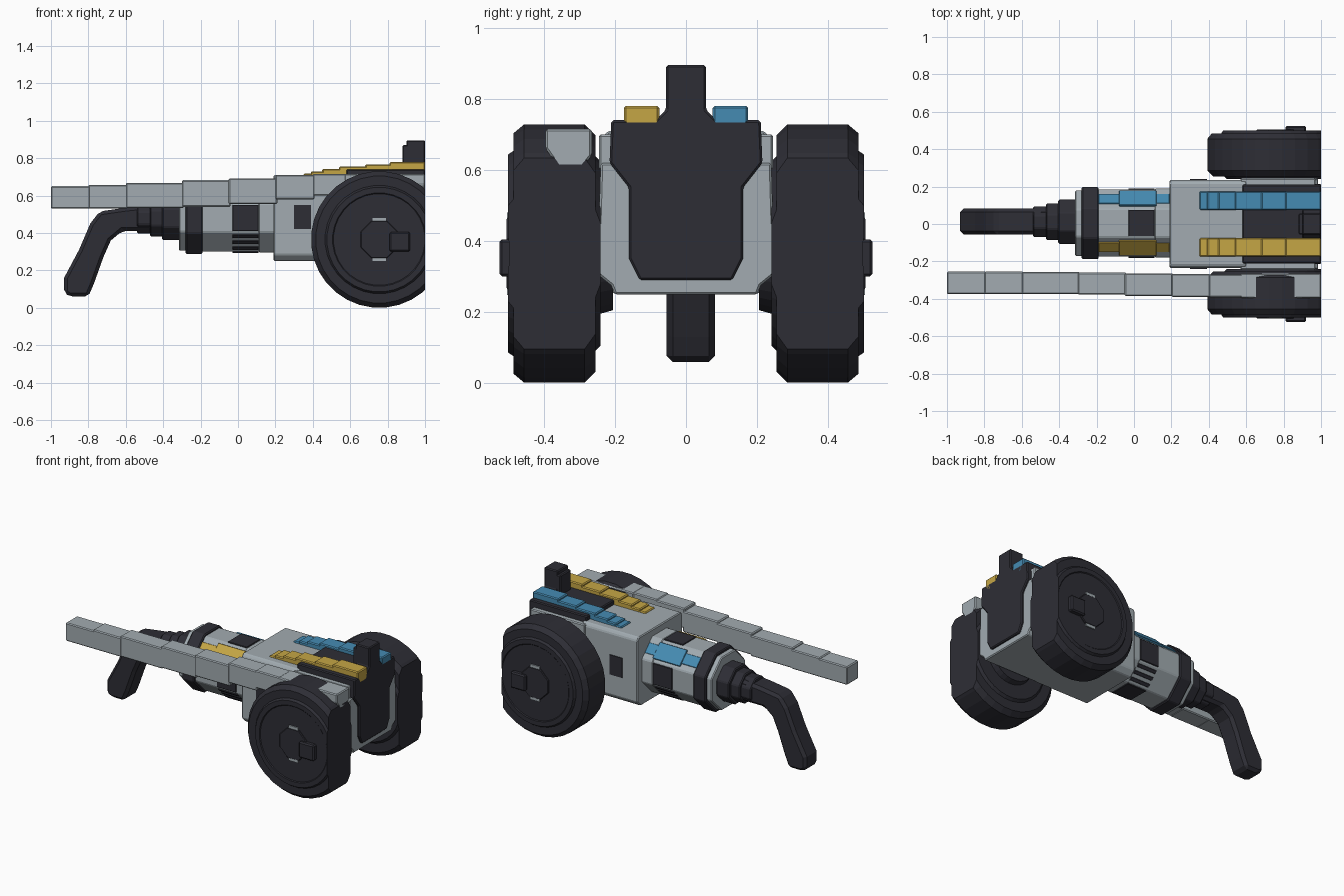
import bpy, bmesh, math
from mathutils import Matrix, Vector

if "Cube" in bpy.data.objects:
    bpy.data.objects.remove(bpy.data.objects["Cube"])


def material(name, rgb):
    m = bpy.data.materials.new(name)
    m.diffuse_color = (*rgb, 1)
    m.use_nodes = True
    m.node_tree.nodes["Principled BSDF"].inputs["Base Color"].default_value = m.diffuse_color
    return m


DARK = material("charcoal", (0.027, 0.027, 0.036))
GREY = material("light grey", (0.36, 0.41, 0.44))
GOLD = material("yellow", (0.56, 0.38, 0.06))
BLUE = material("blue", (0.06, 0.26, 0.45))


def finish(name, bm, mat, bevel=0.0):
    bmesh.ops.recalc_face_normals(bm, faces=bm.faces)
    me = bpy.data.meshes.new(name)
    bm.to_mesh(me)
    bm.free()
    me.materials.append(mat)
    ob = bpy.data.objects.new(name, me)
    bpy.context.collection.objects.link(ob)
    if bevel:
        b = ob.modifiers.new("edge", 'BEVEL')
        b.width, b.segments, b.limit_method = bevel, 1, 'ANGLE'
    return ob


def prism(name, pts, axis, a, b, mat, bevel=0.006):
    """Extrude a profile along x (points y,z) or along y (points x,z)."""
    bm = bmesh.new()
    at = (lambda p, t: (t, p[0], p[1])) if axis == 'x' else (lambda p, t: (p[0], t, p[1]))
    f = bm.faces.new([bm.verts.new(at(p, a)) for p in pts])
    new = bmesh.ops.extrude_face_region(bm, geom=[f])["geom"]
    step = (b - a, 0, 0) if axis == 'x' else (0, b - a, 0)
    bmesh.ops.translate(bm, vec=step, verts=[v for v in new if isinstance(v, bmesh.types.BMVert)])
    return finish(name, bm, mat, bevel)


def box(name, x0, x1, y0, y1, z0, z1, mat, bevel=0.006):
    return prism(name, [(y0, z0), (y1, z0), (y1, z1), (y0, z1)], 'x', x0, x1, mat, bevel)


def mirrored(half):
    return half + [(-y, z) for y, z in reversed(half)]


def octagon(r, cy=0.005, cz=0.48):
    R = r / math.cos(math.pi / 8)
    return [(cy + R * math.cos(math.pi / 8 + k * math.pi / 4),
             cz + R * math.sin(math.pi / 8 + k * math.pi / 4)) for k in range(8)]


# Main housing
prism("housing", mirrored([(-0.2, 0.25), (-0.235, 0.285), (-0.235, 0.69), (-0.22, 0.71)]),
      'x', 0.19, 0.6, GREY)
for s in (-1, 1):
    box("housing_window", 0.30, 0.39, s * 0.235 - 0.006, s * 0.235 + 0.006, 0.42, 0.55, DARK, 0)
    box("housing_side_rail", 0.57, 0.97, s * 0.22 - 0.025, s * 0.22 + 0.025, 0.60, 0.70, GREY)

# Rear cradle and the dark block it holds
prism("rear_cradle", mirrored([(-0.2, 0.25), (-0.21, 0.275), (-0.29, 0.34), (-0.29, 0.41),
                               (-0.245, 0.45), (-0.24, 0.62)]), 'x', 0.57, 0.985, GREY)
prism("rear_block", mirrored([(-0.13, 0.29), (-0.16, 0.35), (-0.16, 0.55), (-0.215, 0.62), (-0.21, 0.74)]),
      'x', 0.58, 1.0, DARK)
prism("rear_sight", mirrored([(-0.09, 0.70), (-0.09, 0.735), (-0.056, 0.77), (-0.056, 0.895)]),
      'x', 0.90, 1.0, DARK)
box("rear_sight_step", 0.88, 0.92, -0.056, 0.056, 0.72, 0.87, DARK)

# Stepped coloured rails on top
for name, s, mat in (("yellow_rail", -1, GOLD), ("blue_rail", 1, BLUE)):
    for x0, x1, top in ((0.35, 0.41, 0.718), (0.39, 0.47, 0.73), (0.45, 0.56, 0.742),
                        (0.54, 0.70, 0.755), (0.68, 0.83, 0.767), (0.81, 1.0, 0.78)):
        prism(name, [(s * 0.09, top - 0.08), (s * 0.15, top - 0.08), (s * 0.175, top - 0.045),
                     (s * 0.175, top), (s * 0.075, top), (s * 0.075, top - 0.06)], 'x', x0, x1, mat)

# Octagonal barrel with collars
for name, x0, x1, r, mat in (("barrel", -0.2, 0.2, 0.18, GREY), ("barrel_cap", -0.315, -0.27, 0.175, GREY),
                             ("barrel_ring", -0.28, -0.19, 0.193, DARK),
                             ("barrel_rear_collar", 0.11, 0.2, 0.184, GREY)):
    prism(name, octagon(r), 'x', x0, x1, mat)
for x0, x1, r in ((-0.405, -0.31, 0.118), (-0.47, -0.40, 0.098), (-0.54, -0.46, 0.082)):
    prism("neck_step", octagon(r, 0.012), 'x', x0, x1, DARK)


def barrel_plate(name, x0, x1, deg, width, mat, shift=0.0, lift=0.186):
    ob = box(name, x0, x1, shift - width / 2, shift + width / 2, lift - 0.012, lift, mat, 0.002)
    ob.matrix_world = Matrix.Translation((0, 0.005, 0.48)) @ Matrix.Rotation(math.radians(deg - 90), 4, 'X')


# Dark panels, louvres and coloured strips around the barrel
for deg in (0, 90, 180, 270):
    barrel_plate("barrel_panel", -0.03, 0.11, deg, 0.14, DARK)
for deg in (225, 315):
    for shift in (-0.045, 0, 0.045):
        barrel_plate("barrel_louvre", -0.03, 0.11, deg, 0.022, DARK, shift)
for deg, mat in ((45, BLUE), (135, GOLD)):
    barrel_plate("barrel_strip", -0.19, 0.19, deg, 0.07, mat)
    barrel_plate("barrel_strip_wide", -0.08, 0.12, deg, 0.11, mat, 0, 0.192)

# Bent grip hose
hose = [(-0.45, 0.55), (-0.6, 0.535), (-0.74, 0.515), (-0.79, 0.45), (-0.85, 0.31), (-0.93, 0.16),
        (-0.93, 0.08), (-0.90, 0.06), (-0.80, 0.06), (-0.77, 0.13), (-0.72, 0.27), (-0.68, 0.36),
        (-0.62, 0.41), (-0.45, 0.41)]
prism("grip_hose", hose, 'y', -0.055, 0.082, DARK, 0.018)

# Long side bar in stepped lengths
for x0, x1, y0, y1, z0, z1 in ((-1.0, -0.79, -0.375, -0.255, 0.53, 0.65), (-0.8, -0.59, -0.375, -0.255, 0.53, 0.657),
                               (-0.6, -0.29, -0.375, -0.257, 0.533, 0.668), (-0.3, -0.04, -0.378, -0.26, 0.54, 0.682),
                               (-0.05, 0.21, -0.385, -0.265, 0.555, 0.692), (0.2, 0.41, -0.39, -0.268, 0.58, 0.71),
                               (0.4, 0.58, -0.392, -0.27, 0.60, 0.715)):
    box("side_bar", x0, x1, y0, y1, z0, z1, GREY)
prism("side_bar_end", [(-0.36, 0.61), (-0.29, 0.61), (-0.265, 0.64), (-0.265, 0.715), (-0.395, 0.715),
                       (-0.395, 0.66)], 'x', 0.57, 1.0, GREY)

# Wheels: lathed profile (radius, y), flattened at the rear
CX, CZ = 0.755, 0.365
rim = [(0.16, 0.205), (0.17, 0.24), (0.26, 0.24), (0.275, 0.255), (0.335, 0.255), (0.365, 0.285),
       (0.365, 0.455), (0.34, 0.485), (0.29, 0.485), (0.28, 0.50), (0.25, 0.50), (0.245, 0.495)]
N = 32
for s in (-1, 1):
    bm = bmesh.new()
    rings = [[bm.verts.new((CX + r * math.cos(2 * math.pi * (k + .5) / N), s * y,
                            CZ + r * math.sin(2 * math.pi * (k + .5) / N))) for k in range(N)] for r, y in rim]
    for a, b in zip(rings, rings[1:]):
        for k in range(N):
            bm.faces.new((a[k], a[(k + 1) % N], b[(k + 1) % N], b[k]))
    bm.faces.new(rings[0])
    bm.faces.new(rings[-1])
    cut = bmesh.ops.bisect_plane(bm, geom=bm.verts[:] + bm.edges[:] + bm.faces[:], dist=1e-5,
                                 plane_co=Vector((1, 0, 0)), plane_no=Vector((1, 0, 0)), clear_outer=True)
    bmesh.ops.holes_fill(bm, edges=[e for e in cut["geom_cut"] if isinstance(e, bmesh.types.BMEdge)])
    finish("wheel", bm, DARK)

    # Hub disc, axle block and pale hub marks
    hub = [(CX + 0.108 * math.cos(math.pi / 8 + k * math.pi / 4),
            CZ + 0.108 * math.sin(math.pi / 8 + k * math.pi / 4)) for k in range(8)]
    prism("wheel_hub", hub, 'y', s * 0.48, s * 0.505, DARK, 0.004)
    prism("axle_block", [(0.81, 0.30), (0.92, 0.30), (0.92, 0.405), (0.81, 0.405)], 'y',
          s * 0.48, s * 0.525, DARK, 0.008)
    for dz in (-0.106, 0.106):
        box("hub_mark", CX - 0.035, CX + 0.035, s * 0.499 - 0.004, s * 0.499 + 0.004,
            CZ + dz - 0.01, CZ + dz + 0.01, GREY, 0)
